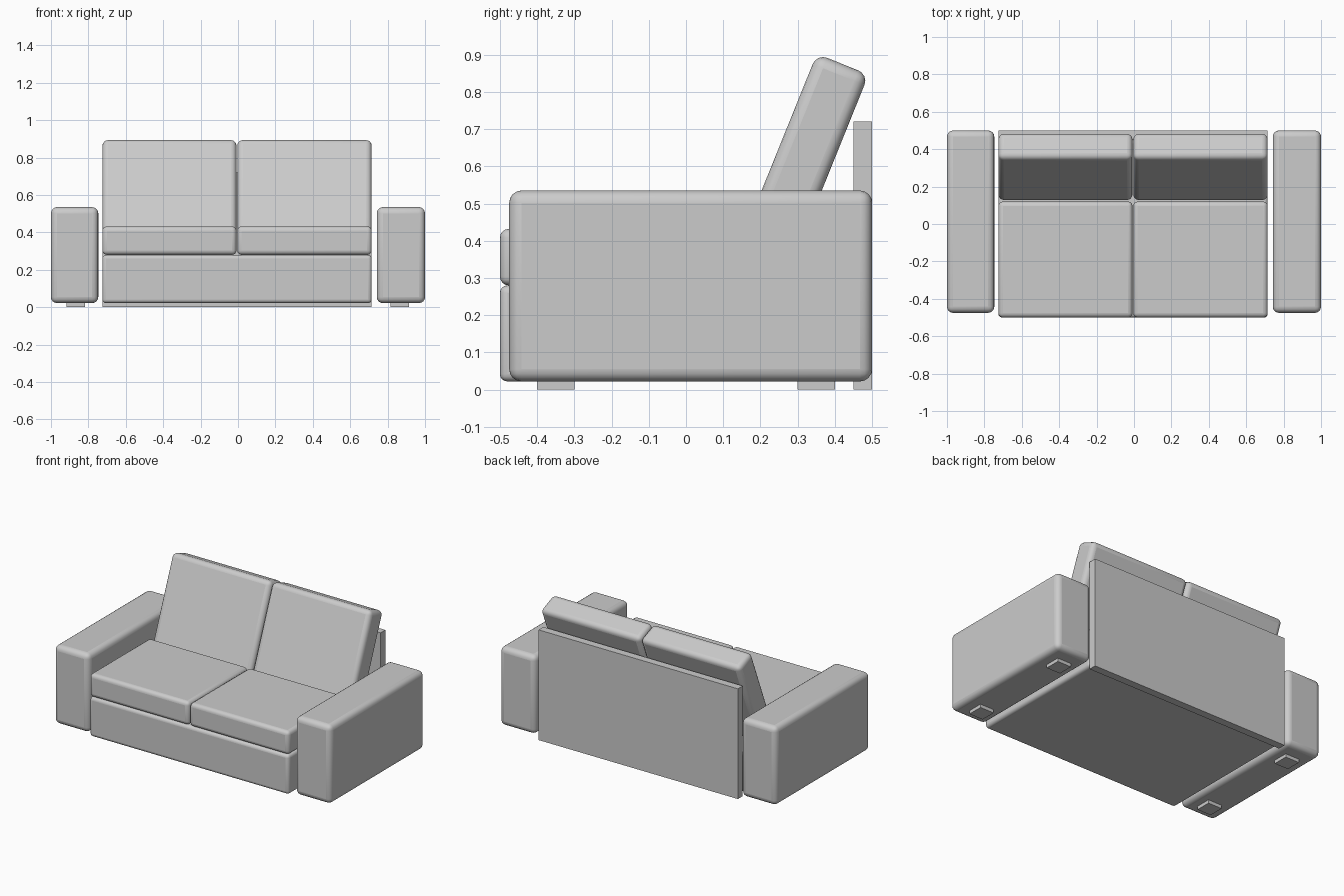
import bpy
from math import radians

if "Cube" in bpy.data.objects:
    bpy.data.objects.remove(bpy.data.objects["Cube"])


def box(name, x, y, z, bevel=0.0, tilt=0.0):
    """Box spanning the (min, max) ranges, optionally rounded and tilted about x."""
    spans = (x, y, z)
    bpy.ops.mesh.primitive_cube_add(size=1, location=[(a + b) / 2 for a, b in spans])
    ob = bpy.context.object
    ob.name = ob.data.name = name
    ob.scale = [b - a for a, b in spans]
    bpy.ops.object.transform_apply(location=False, rotation=False, scale=True)
    ob.rotation_euler.x = tilt
    if bevel:
        mod = ob.modifiers.new("rounded_edges", 'BEVEL')
        mod.width = bevel
        mod.segments = 4
        bpy.ops.object.shade_smooth_by_angle(angle=radians(40))
    return ob


# Base and flat back panel
box("base", (-0.725, 0.715), (-0.5, 0.45), (0.022, 0.28), 0.02)
box("back_panel", (-0.725, 0.715), (0.45, 0.5), (0.0, 0.72))

# Seat cushions, and matching cushions leaning against the back panel
for side, x in (("left", (-0.725, -0.008)), ("right", (-0.004, 0.715))):
    box("seat_cushion_" + side, x, (-0.5, 0.12), (0.28, 0.432), 0.024)
    box("back_cushion_" + side, x, (0.23, 0.38), (0.277, 0.897), 0.03,
        tilt=radians(-22))

# Armrests, each on two square feet
for side, x, foot_x in (("left", (-1.0, -0.747), -0.868),
                        ("right", (0.742, 1.0), 0.865)):
    box("armrest_" + side, x, (-0.475, 0.5), (0.022, 0.535), 0.033)
    for end, y in (("front", -0.35), ("rear", 0.35)):
        box(f"foot_{side}_{end}", (foot_x - 0.05, foot_x + 0.05),
            (y - 0.05, y + 0.05), (0.0, 0.04))
